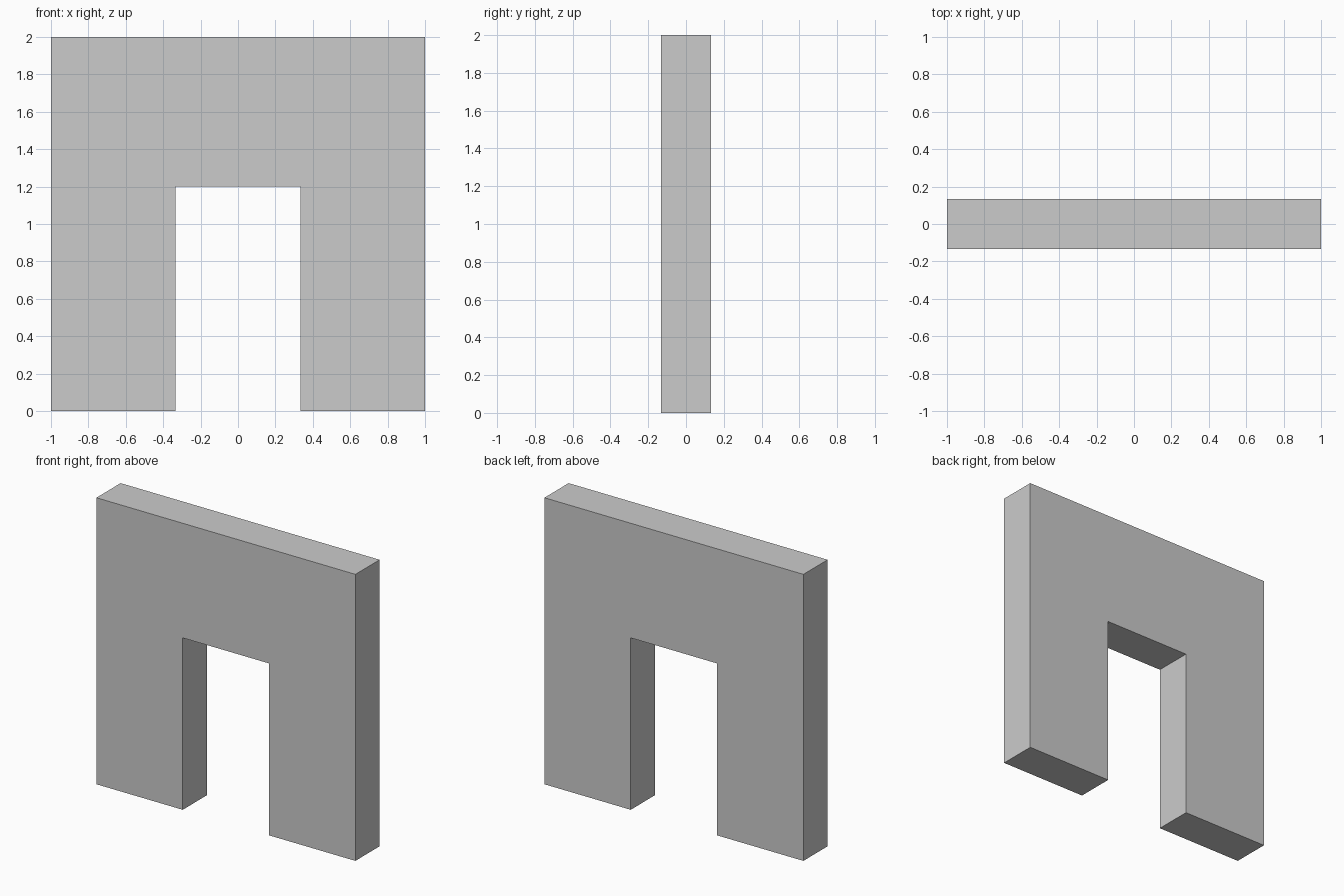
import bpy
import bmesh

if "Cube" in bpy.data.objects:
    bpy.data.objects.remove(bpy.data.objects["Cube"])

WIDTH, HEIGHT, DEPTH = 2.0, 2.0, 0.2667
DOOR_WIDTH, DOOR_HEIGHT = 0.6667, 1.2

# Wall outline with the doorway notch, mirrored about x = 0
right = [(DOOR_WIDTH / 2, DOOR_HEIGHT), (DOOR_WIDTH / 2, 0), (WIDTH / 2, 0), (WIDTH / 2, HEIGHT)]
outline = right + [(-x, z) for x, z in reversed(right)]

# Extrude the outline through the wall thickness
bm = bmesh.new()
face = bm.faces.new([bm.verts.new((x, -DEPTH / 2, z)) for x, z in outline])
extruded = bmesh.ops.extrude_face_region(bm, geom=[face], use_keep_orig=True)
bmesh.ops.translate(bm, vec=(0, DEPTH, 0),
                    verts=[g for g in extruded["geom"] if isinstance(g, bmesh.types.BMVert)])
bmesh.ops.recalc_face_normals(bm, faces=bm.faces)

mesh = bpy.data.meshes.new("doorway_wall")
bm.to_mesh(mesh)
bm.free()
bpy.context.collection.objects.link(bpy.data.objects.new("doorway_wall", mesh))
